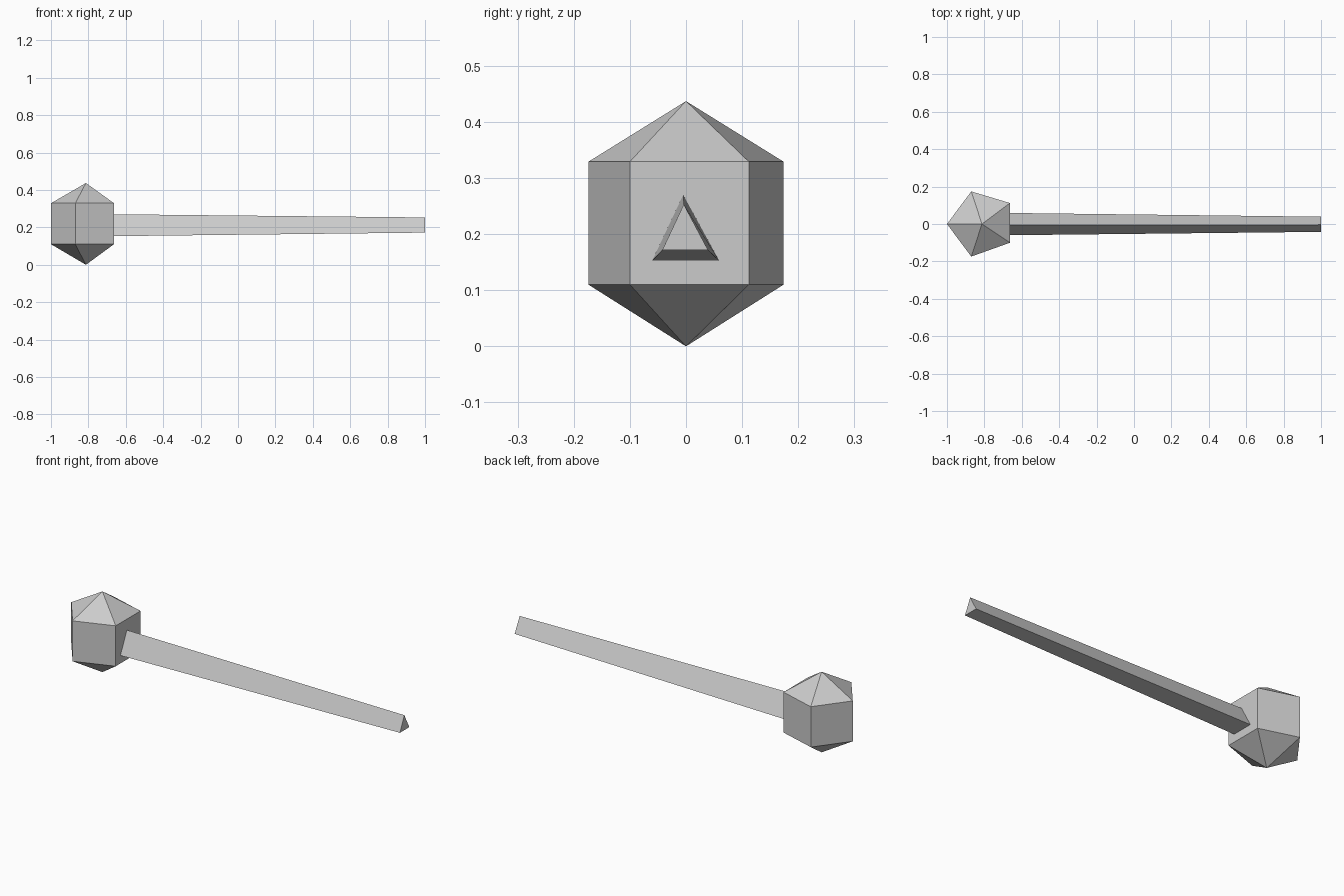
import bpy
import bmesh

cube = bpy.data.objects.get("Cube")
if cube:
    bpy.data.objects.remove(cube, do_unlink=True)

# One plain grey for the whole model
grey = bpy.data.materials.new("stone grey")
grey.use_nodes = True
colour = (0.6, 0.6, 0.6, 1)
grey.diffuse_color = colour
grey.node_tree.nodes["Principled BSDF"].inputs["Base Color"].default_value = colour


def loft(name, rings, start_tip=None, end_tip=None):
    """Bridge two rings of points, closing each end with a cap or a point."""
    bm = bmesh.new()
    first, last = [[bm.verts.new(p) for p in ring] for ring in rings]
    count = len(first)
    for i in range(count):
        j = (i + 1) % count
        bm.faces.new((first[i], first[j], last[j], last[i]))
    for ring, tip in ((first, start_tip), (last, end_tip)):
        if tip is None:
            bm.faces.new(ring)
        else:
            point = bm.verts.new(tip)
            for i in range(count):
                bm.faces.new((ring[i], ring[(i + 1) % count], point))
    bmesh.ops.recalc_face_normals(bm, faces=bm.faces)
    mesh = bpy.data.meshes.new(name)
    bm.to_mesh(mesh)
    bm.free()
    mesh.materials.append(grey)
    obj = bpy.data.objects.new(name, mesh)
    bpy.context.collection.objects.link(obj)
    return obj


# Head: five-sided prism with a point above and below
outline = [(-1, 0), (-0.87, -0.174), (-0.663, -0.1), (-0.663, 0.112), (-0.87, 0.174)]
loft("hammer_head",
     [[(x, y, z) for x, y in outline] for z in (0.11, 0.329)],
     start_tip=(-0.813, 0, 0), end_tip=(-0.813, 0, 0.437))

# Handle: three-sided bar tapering away from the head
loft("handle",
     [[(-0.67, -0.06, 0.153), (-0.67, 0.059, 0.153), (-0.67, -0.005, 0.27)],
      [(1, -0.042, 0.172), (1, 0.039, 0.172), (1, -0.004, 0.253)]])
